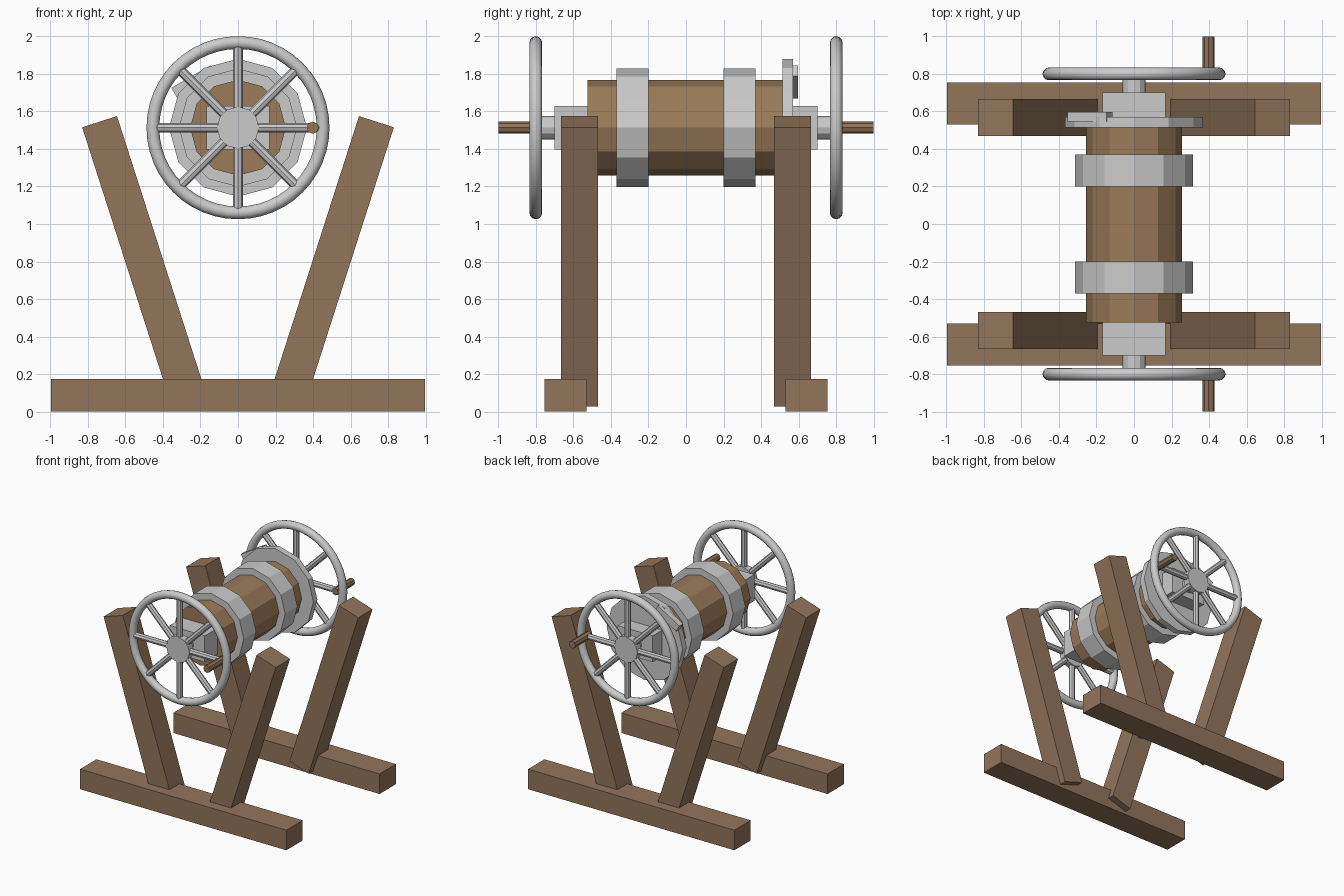
import bpy
from math import pi, cos, sin, atan2, radians
from mathutils import Vector

if "Cube" in bpy.data.objects:
    bpy.data.objects.remove(bpy.data.objects["Cube"])

AXIS = 1.513  # height of the drum axis


def material(name, rgb):
    m = bpy.data.materials.new(name)
    m.diffuse_color = (*rgb, 1)
    m.use_nodes = True
    m.node_tree.nodes["Principled BSDF"].inputs["Base Color"].default_value = m.diffuse_color
    return m


wood = material("timber", (0.29, 0.18, 0.105))
drum_wood = material("drum_timber", (0.33, 0.20, 0.10))


def finish(name, mat=None):
    o = bpy.context.object
    o.name = name
    if mat:
        o.data.materials.append(mat)
    return o


def box(name, centre, size, tilt=0, mat=None):
    bpy.ops.mesh.primitive_cube_add(size=1, location=centre, rotation=(0, tilt, 0))
    bpy.context.object.scale = size
    return finish(name, mat)


def rod(name, a, b, r, sides, mat=None):
    # cylinder between two points
    a, b = Vector(a), Vector(b)
    d = b - a
    bpy.ops.mesh.primitive_cylinder_add(vertices=sides, radius=r, depth=d.length, location=(a + b) / 2)
    bpy.context.object.rotation_euler = d.to_track_quat('Z', 'Y').to_euler()
    return finish(name, mat)


def along_y(name, y0, y1, r, sides, x=0, mat=None):
    bpy.ops.mesh.primitive_cylinder_add(vertices=sides, radius=r, depth=abs(y1 - y0),
                                        location=(x, (y0 + y1) / 2, AXIS), rotation=(pi / 2, 0, 0))
    return finish(name, mat)


# winding drum
along_y("drum", -0.525, 0.525, 0.255, 12, mat=drum_wood)

for side, s in (("front", -1), ("back", 1)):
    # foot beam and the two splayed posts
    box(side + "_foot_beam", (0, s * 0.642, 0.0875), (1.99, 0.225, 0.175), mat=wood)
    for lr, k in (("left", -1), ("right", 1)):
        lo, hi = Vector((0.26, 0.057)), Vector((0.7375, 1.545))
        d = hi - lo
        mid = (lo + hi) / 2
        box(f"{side}_{lr}_post", (k * mid.x, s * 0.568, mid.y), (0.195, 0.196, d.length),
            tilt=k * atan2(d.x, d.y), mat=wood)

    # iron band, bearing block and axle stub
    along_y(side + "_band", s * 0.2, s * 0.37, 0.315, 12)
    box(side + "_bearing_block", (0, s * 0.61, AXIS), (0.338, 0.18, 0.23))
    along_y(side + "_axle", s * 0.6, s * 0.8, 0.062, 12)

    # hand wheel: rim, hub, spokes and handle
    bpy.ops.mesh.primitive_torus_add(major_segments=48, minor_segments=12, major_radius=0.4535,
                                     minor_radius=0.034, location=(0, s * 0.8, AXIS),
                                     rotation=(pi / 2, 0, 0))
    finish(side + "_wheel_rim")
    bpy.ops.object.shade_smooth_by_angle(angle=radians(40))
    along_y(side + "_wheel_hub", s * 0.77, s * 0.83, 0.112, 12)
    for i in range(8):
        c, n = cos(i * pi / 4), sin(i * pi / 4)
        rod(f"{side}_spoke_{i}", (0.06 * c, s * 0.8, AXIS + 0.06 * n),
            (0.45 * c, s * 0.8, AXIS + 0.45 * n), 0.026, 8)
    along_y(side + "_handle", s * 0.77, s * 1.0, 0.032, 8, x=0.398, mat=wood)

# ratchet plate and pawl at the back
along_y("ratchet_plate", 0.514, 0.569, 0.367, 12)
box("pawl", (-0.235, 0.572, 1.757), (0.24, 0.052, 0.065), tilt=-radians(30))
